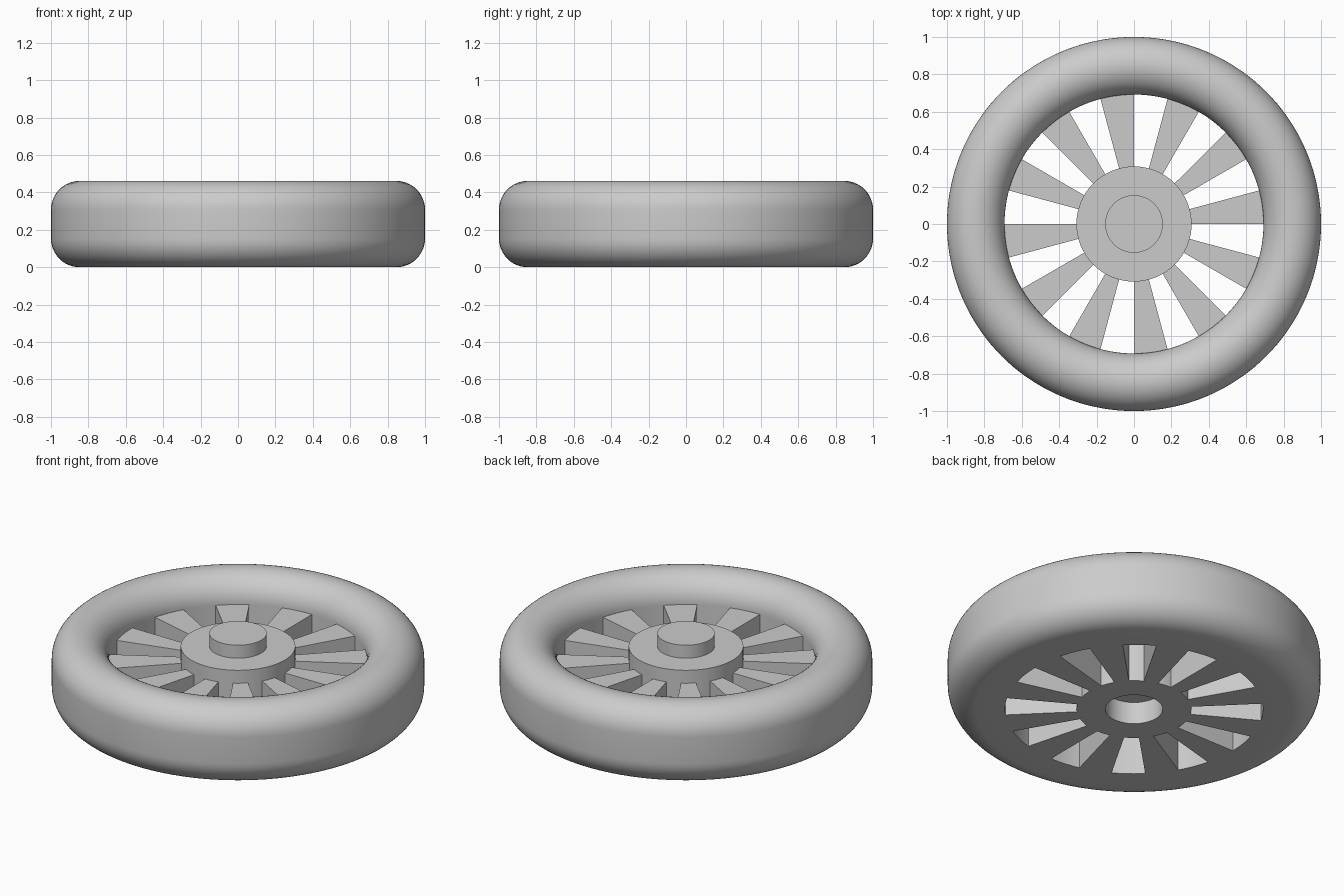
import bpy, bmesh
from math import sin, cos, pi, radians

default = bpy.data.objects.get("Cube")
if default:
    bpy.data.objects.remove(default, do_unlink=True)

U = 1 / 13          # the wheel is laid out in units of 1/13 of its radius
STEP = radians(2.5)  # turning step shared by every part

grey = bpy.data.materials.new("light_grey")
grey.use_nodes = True
colour = (0.6, 0.6, 0.6, 1)
grey.diffuse_color = colour
grey.node_tree.nodes["Principled BSDF"].inputs["Base Color"].default_value = colour


def arc(r, z, radius, start, end, n=12):
    """Rounded corner points of a profile."""
    angles = [radians(start + (end - start) * i / n) for i in range(n + 1)]
    return [(r + radius * cos(a), z + radius * sin(a)) for a in angles]


def turned(name, profile, closed, start=0, sweep=360):
    """Turn an (r, z) profile about the vertical axis; cap partial sweeps."""
    bm = bmesh.new()
    count = round(radians(sweep) / STEP)
    rings = []
    for i in range(count + 1):
        a = radians(start) + i * STEP
        rings.append([bm.verts.new((r * U * cos(a), r * U * sin(a), z * U))
                      for r, z in profile])
    n = len(profile)
    for a, b in zip(rings, rings[1:]):
        for j in range(n if closed else n - 1):
            k = (j + 1) % n
            bm.faces.new((a[j], b[j], b[k], a[k]))
    if sweep < 360:
        bm.faces.new(rings[0])
        bm.faces.new(rings[-1])
    bmesh.ops.remove_doubles(bm, verts=bm.verts, dist=1e-5)
    bmesh.ops.recalc_face_normals(bm, faces=bm.faces)
    mesh = bpy.data.meshes.new(name)
    bm.to_mesh(mesh)
    bm.free()
    mesh.materials.append(grey)
    obj = bpy.data.objects.new(name, mesh)
    bpy.context.collection.objects.link(obj)
    bpy.ops.object.select_all(action='DESELECT')
    obj.select_set(True)
    bpy.context.view_layer.objects.active = obj
    bpy.ops.object.shade_smooth_by_angle(angle=radians(30))
    return obj


# Tyre: rounded on top and at the lower outer corner, flat underneath
turned("tyre", [(9, 0)] + arc(11, 2, 2, -90, 0) + arc(11, 4, 2, 0, 180, 24), True)

# Hub with a raised boss and a blind axle hole from below
turned("hub", [(0, 1.7), (2, 1.7), (2, 0), (4, 0), (4, 5), (2, 5), (2, 6), (0, 6)], False)

# Twelve wedge spokes with equal gaps
for i in range(12):
    turned(f"spoke_{i + 1}", [(3.98, 0), (9.02, 0), (9.02, 4), (3.98, 4)], True, i * 30, 15)
